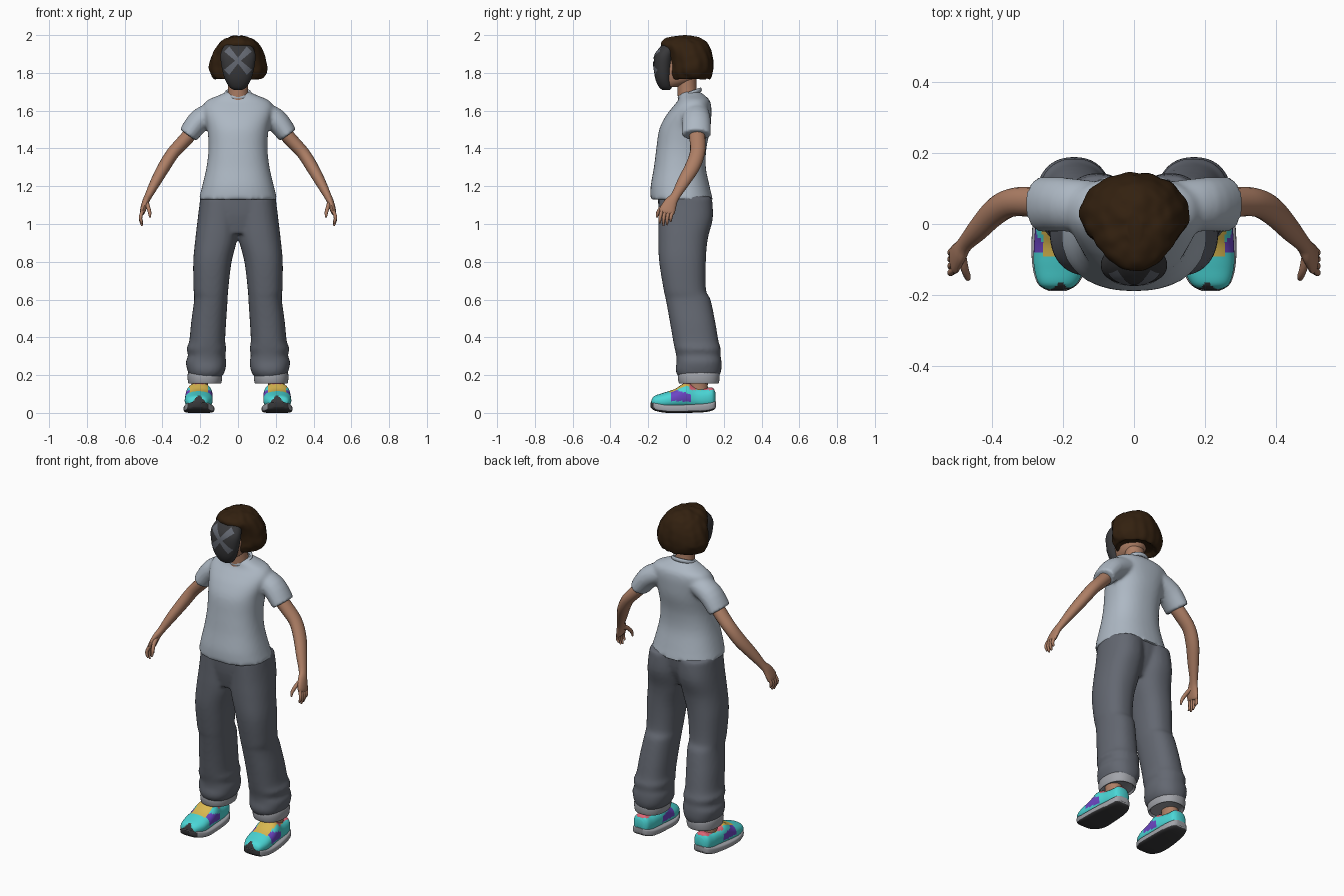
import bpy, bmesh, math
from mathutils import Vector, noise
from mathutils.bvhtree import BVHTree

cube = bpy.data.objects.get("Cube")
if cube:
    bpy.data.objects.remove(cube, do_unlink=True)


def material(name, r, g, b):
    m = bpy.data.materials.new(name)
    m.use_nodes = True
    m.diffuse_color = (r, g, b, 1)
    m.node_tree.nodes["Principled BSDF"].inputs["Base Color"].default_value = (r, g, b, 1)
    return m


SHIRT = material("pale_blue_grey", .42, .48, .55)
PANTS = material("slate_grey", .125, .137, .165)
SKIN = material("skin", .42, .21, .13)
HAIR = material("dark_brown", .033, .015, .005)
CHARCOAL = material("charcoal", .04, .04, .043)
SOLE = material("light_grey", .36, .37, .4)
CYAN = material("cyan", .07, .68, .68)
YELLOW = material("yellow", .7, .48, .08)
PURPLE = material("purple", .15, .06, .55)
PINK = material("pink", .72, .13, .18)


def spline(rows, steps):
    """Smoothly interpolate rows of numbers."""
    out = []
    for i in range(len(rows) - 1):
        a, b, c, d = (rows[max(i - 1, 0)], rows[i], rows[i + 1],
                      rows[min(i + 2, len(rows) - 1)])
        for k in range(steps):
            t = k / steps
            out.append([q + .5 * t * (r - p + t * (2 * p - 5 * q + 4 * r - s
                        + t * (3 * (q - r) + s - p)))
                        for p, q, r, s in zip(a, b, c, d)])
    return out + [list(rows[-1])]


def circle(n, e=2):
    """Unit superellipse points."""
    for i in range(n):
        a = 2 * math.pi * i / n
        yield tuple(math.copysign(abs(f) ** (2 / e), f) for f in (math.cos(a), math.sin(a)))


def loft(bm, rings):
    loops = [[bm.verts.new(p) for p in ring] for ring in rings]
    n = len(loops[0])
    for a, b in zip(loops, loops[1:]):
        for i in range(n):
            bm.faces.new((a[i], a[(i + 1) % n], b[(i + 1) % n], b[i]))
    bm.faces.new(loops[0])
    bm.faces.new(loops[-1])


def stack(bm, rows, side=1, e=2, n=40, steps=4):
    """Horizontal rings: z, x from, x to, y from, y to."""
    loft(bm, [[Vector((side * ((a + b) / 2 + (b - a) / 2 * c), (f + g) / 2 + (g - f) / 2 * s, z))
               for c, s in circle(n, e)] for z, a, b, f, g in spline(rows, steps)])


def stations(bm, rows, side, e, n=48, steps=6):
    """Upright rings along y: y, x from, x to, z from, z to."""
    loft(bm, [[Vector((side * ((a + b) / 2 + (b - a) / 2 * c), y, (f + g) / 2 + (g - f) / 2 * s))
               for c, s in circle(n, e)] for y, a, b, f, g in spline(rows, steps)])


def tube(bm, rows, side=1, n=16, steps=4):
    """Rings along a path: x, y, z, radius in depth, radius across."""
    rows = spline(rows, steps)
    pts = [Vector(r[:3]) for r in rows]
    rings = []
    for i, r in enumerate(rows):
        t = (pts[min(i + 1, len(pts) - 1)] - pts[max(i - 1, 0)]).normalized()
        u = Vector((0, 1, 0))
        u = (u - t * u.dot(t)).normalized()
        v = t.cross(u)
        ring = [pts[i] + u * r[3] * c + v * r[4] * s for c, s in circle(n)]
        rings.append([Vector((side * p.x, p.y, p.z)) for p in ring])
    loft(bm, rings)


def finish(bm, name, *mats, rule=None, fuse=0):
    bmesh.ops.recalc_face_normals(bm, faces=bm.faces)
    bm.normal_update()
    for f in bm.faces:
        f.smooth = True
        if rule:
            f.material_index = mats.index(rule(f.calc_center_median(), f.normal))
    me = bpy.data.meshes.new(name)
    bm.to_mesh(me)
    bm.free()
    ob = bpy.data.objects.new(name, me)
    bpy.context.collection.objects.link(ob)
    for m in mats:
        me.materials.append(m)
    if fuse:
        mod = ob.modifiers.new("fuse", "REMESH")
        mod.mode, mod.voxel_size, mod.use_smooth_shade = "VOXEL", fuse, True
        mod = ob.modifiers.new("soften", "SMOOTH")
        mod.factor, mod.iterations = .5, 5
    else:
        bpy.ops.object.select_all(action="DESELECT")
        ob.select_set(True)
        bpy.context.view_layer.objects.active = ob
        bpy.ops.object.shade_smooth_by_angle(angle=math.radians(50))
    return ob


SIDES = (("left", 1), ("right", -1))

# Shirt: torso and sleeves fused into one skin
bm = bmesh.new()
stack(bm, [(1.13, -.208, .208, -.188, .142), (1.2, -.19, .19, -.187, .125),
           (1.3, -.167, .167, -.17, .105), (1.4, -.156, .156, -.157, .108),
           (1.5, -.162, .162, -.142, .128), (1.57, -.178, .178, -.108, .134),
           (1.62, -.185, .185, -.07, .134), (1.655, -.162, .162, -.042, .125),
           (1.68, -.105, .105, -.035, .1), (1.7, -.06, .06, -.025, .075)], e=2.3)
for _, s in SIDES:
    tube(bm, [(.11, .05, 1.595, .07, .06), (.2, .055, 1.55, .076, .062),
              (.265, .055, 1.47, .077, .053)], s, n=32)
finish(bm, "shirt", SHIRT, fuse=.01)

# Collar band, tilted forward around the neck
bm = bmesh.new()
N = 40
loops = []
for c, s in circle(N):
    loops.append([bm.verts.new(((.064 + .008 * a) * c, .02 + (.056 + .008 * a) * s,
                                1.69 + .02 * s + .012 * b)) for a, b in circle(10)])
for i in range(N):
    p, q = loops[i], loops[(i + 1) % N]
    for j in range(10):
        k = (j + 1) % 10
        bm.faces.new((p[j], p[k], q[k], q[j]))
finish(bm, "collar", SHIRT)

# Trousers: hips and both legs fused, with loose folds above the cuffs
bm = bmesh.new()
stack(bm, [(.95, -.16, .16, -.12, .07), (1.05, -.2, .2, -.142, .115),
           (1.16, -.195, .195, -.15, .13)], e=2.3)
for _, s in SIDES:
    stack(bm, [(.19, .085, .255, -.04, .175), (.225, .068, .268, -.055, .187),
               (.27, .062, .276, -.05, .188), (.305, .068, .264, -.052, .183),
               (.34, .062, .272, -.06, .184), (.38, .068, .258, -.068, .172),
               (.48, .063, .248, -.085, .155), (.6, .055, .232, -.107, .13),
               (.65, .052, .235, -.118, .106), (.8, .034, .237, -.142, .105),
               (.92, .004, .226, -.147, .115), (1.03, -.006, .213, -.146, .142),
               (1.14, -.01, .2, -.145, .138)], s, e=2.3)
finish(bm, "trousers", PANTS, fuse=.01)

# Neck and head
bm = bmesh.new()
stack(bm, [(1.62, -.065, .065, -.04, .08), (1.7, -.054, .054, -.045, .058),
           (1.8, -.056, .056, -.05, .055)])
finish(bm, "neck", SKIN)
bm = bmesh.new()
stack(bm, [(1.725, -.03, .03, -.11, -.04), (1.76, -.065, .065, -.125, .05),
           (1.84, -.085, .085, -.125, .09), (1.92, -.075, .075, -.11, .08)])
finish(bm, "head", SKIN)

# Mask with a crossed pair of curved bands
bm = bmesh.new()
stack(bm, [(1.71, -.022, .022, -.125, -.085), (1.725, -.045, .045, -.143, -.075),
           (1.77, -.071, .071, -.163, -.075), (1.84, -.088, .088, -.171, -.07),
           (1.9, -.092, .092, -.163, -.06), (1.95, -.068, .068, -.125, -.04),
           (1.97, -.03, .03, -.09, -.04)], e=2.2)
bmesh.ops.recalc_face_normals(bm, faces=bm.faces)
surface = BVHTree.FromBMesh(bm)
finish(bm, "mask", CHARCOAL)
for name, s in SIDES:
    bm = bmesh.new()
    grid = []
    for i in range(17):
        t = i / 8 - 1
        w = .009 + .009 * abs(t)
        row = []
        for j in range(-2, 3):
            x, z = s * (.06 * t - w * j / 2 * .75), 1.865 + .062 * t + w * j / 2 * .75
            hit = surface.ray_cast(Vector((x, -1, z)), Vector((0, 1, 0)))[0]
            row.append(bm.verts.new((x, (hit.y if hit else -.1) - .003, z)))
        grid.append(row)
    for p, q in zip(grid, grid[1:]):
        for j in range(4):
            f = bm.faces.new((p[j], p[j + 1], q[j + 1], q[j]))
    finish(bm, "mask_band_" + name, PANTS)

# Wavy bobbed hair
bm = bmesh.new()
stack(bm, [(1.785, -.095, .095, -.05, .1), (1.768, -.125, .125, -.075, .125),
           (1.8, -.147, .15, -.085, .14), (1.84, -.151, .154, -.085, .145),
           (1.9, -.135, .14, -.1, .137), (1.95, -.105, .112, -.132, .118),
           (1.98, -.07, .075, -.112, .085), (1.997, -.02, .02, -.05, .03)], n=72, steps=6)
for v in bm.verts:
    a = math.atan2(v.co.y, v.co.x)
    wave = .6 * math.sin(15 * a + 18 * v.co.z) + noise.noise(v.co * 26)
    low = max(0, min(1, (1.99 - v.co.z) * 12))
    v.co.x *= 1 + .022 * wave * low
    v.co.y *= 1 + .022 * wave * low
    v.co.z += .006 * noise.noise(v.co * 30)
finish(bm, "hair", HAIR)


def shoe_rule(p, n):
    d = abs(abs(p.x) - .207)
    if n.y < -.45 and d < (.098 - p.z) * .85:
        return CHARCOAL
    if p.y > .015 and p.z > .122:
        return YELLOW if .06 < p.y < .085 else PINK
    if -.09 < p.y < .015 and p.z > .098 and d < .05:
        return PINK if p.z > .153 else YELLOW
    if -.085 < p.y < .025 and .062 < p.z < .105 - .3 * p.y:
        return PURPLE
    return CYAN


def sole_rule(p, n):
    toe = n.y < -.6 and abs(abs(p.x) - .207) < .07
    return CHARCOAL if n.z < -.5 or toe else SOLE


for name, s in SIDES:
    # Arm, palm and fingers
    bm = bmesh.new()
    tube(bm, [(.23, .055, 1.5, .042, .038), (.29, .062, 1.435, .042, .036),
              (.345, .06, 1.375, .04, .034), (.39, .035, 1.305, .04, .033),
              (.435, -.012, 1.225, .034, .028), (.474, -.055, 1.15, .025, .02),
              (.49, -.08, 1.115, .034, .018), (.504, -.1, 1.07, .042, .015),
              (.507, -.105, 1.055, .03, .01)], s)
    finish(bm, name + "_arm", SKIN)
    bm = bmesh.new()
    for k in range(4):
        y, tip = -.132 + .019 * k, (1.005, .99, .995, 1.012)[k]
        tube(bm, [(.502, y + .006, 1.075, .01, .01), (.514, y - .003, 1.045, .0095, .0095),
                  (.515, y - .006, (tip + 1.045) / 2, .0085, .0085),
                  (.507, y - .006, tip, .005, .005)], s, n=10)
    tube(bm, [(.485, -.085, 1.115, .015, .013), (.476, -.125, 1.09, .012, .011),
              (.468, -.148, 1.062, .0095, .0095), (.466, -.155, 1.035, .005, .005)], s, n=10)
    finish(bm, name + "_fingers", SKIN)

    # Turned-up cuff and ankle
    bm = bmesh.new()
    stack(bm, [(.165, .1, .25, -.025, .16), (.155, .09, .262, -.036, .172),
               (.185, .084, .267, -.043, .178), (.212, .088, .264, -.04, .176),
               (.218, .1, .25, -.03, .165)], s, e=2.3)
    finish(bm, name + "_cuff", SOLE)
    bm = bmesh.new()
    stack(bm, [(.08, .155, .25, .005, .125), (.14, .16, .245, .015, .115),
               (.2, .155, .25, .01, .12)], s)
    finish(bm, name + "_ankle", SKIN)

    # Trainer upper and sole
    bm = bmesh.new()
    stations(bm, [(-.185, .195, .235, .04, .06), (-.17, .163, .266, .03, .088),
                  (-.12, .138, .281, .02, .106), (-.06, .134, .281, .02, .126),
                  (0, .135, .276, .02, .16), (.05, .14, .267, .02, .14),
                  (.1, .145, .262, .02, .132), (.14, .155, .252, .025, .134),
                  (.155, .175, .232, .04, .11)], s, 2.3)
    finish(bm, name + "_shoe_upper", CYAN, YELLOW, PURPLE, PINK, CHARCOAL, rule=shoe_rule)
    bm = bmesh.new()
    stations(bm, [(-.188, .19, .24, .03, .055), (-.165, .155, .272, .012, .058),
                  (-.1, .128, .287, 0, .045), (0, .127, .285, 0, .045),
                  (.1, .135, .27, .004, .052), (.145, .155, .255, .015, .06),
                  (.158, .175, .235, .03, .06)], s, 4)
    finish(bm, name + "_shoe_sole", SOLE, CHARCOAL, rule=sole_rule)
